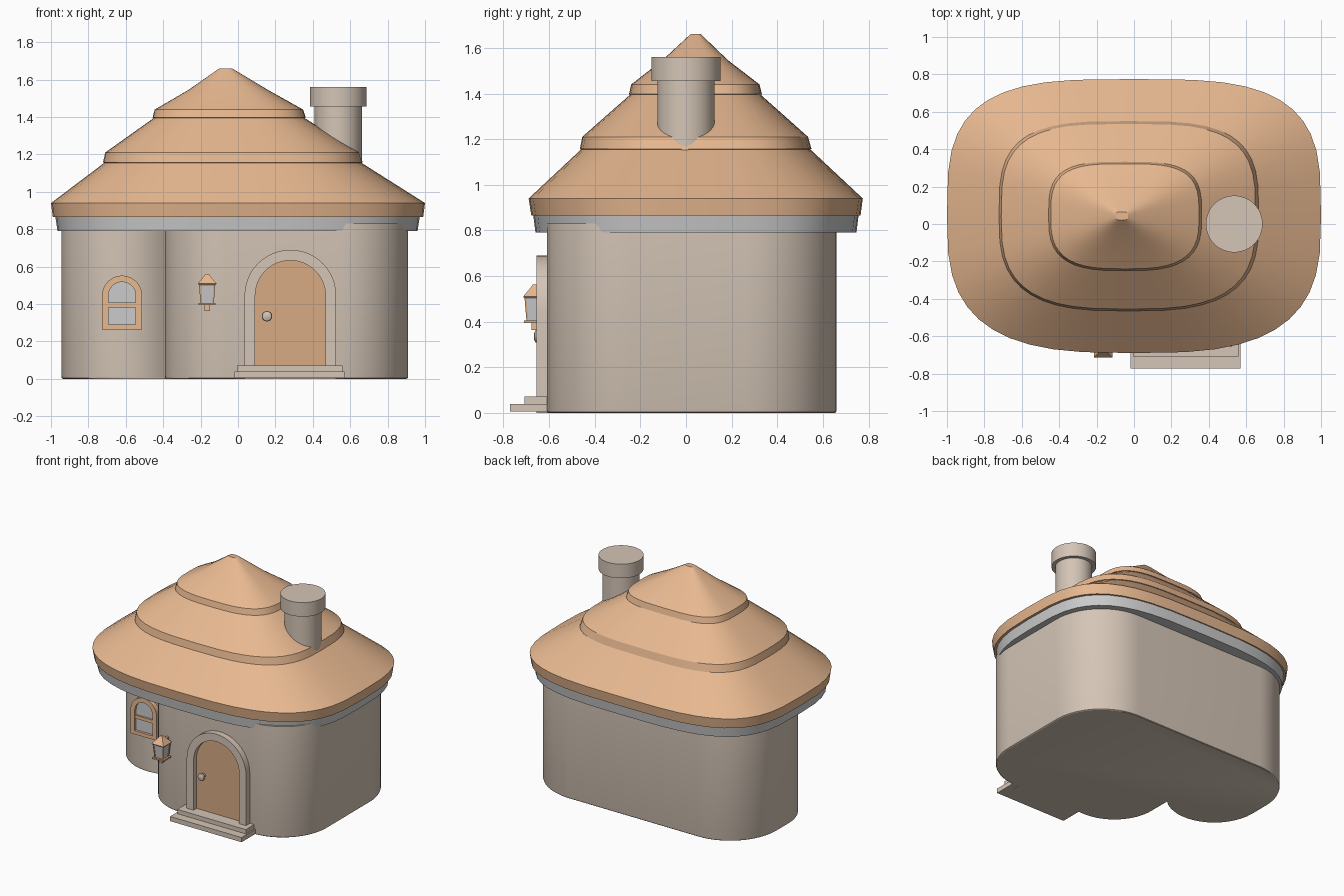
import bpy, bmesh, math
from math import sin, cos, pi, radians

if "Cube" in bpy.data.objects:
    bpy.data.objects.remove(bpy.data.objects["Cube"])


def material(name, rgb):
    m = bpy.data.materials.new(name)
    m.diffuse_color = (*rgb, 1)
    m.use_nodes = True
    m.node_tree.nodes["Principled BSDF"].inputs["Base Color"].default_value = m.diffuse_color
    return m


TAN = material("tan", (0.80, 0.48, 0.28))
WOOD = material("wood", (0.68, 0.41, 0.23))
PLASTER = material("plaster", (0.66, 0.56, 0.47))


def finish(name, bm, mat=None):
    bmesh.ops.recalc_face_normals(bm, faces=bm.faces[:])
    mesh = bpy.data.meshes.new(name)
    bm.to_mesh(mesh)
    bm.free()
    mesh.shade_smooth()
    mesh.set_sharp_from_angle(angle=radians(30))
    if mat:
        mesh.materials.append(mat)
    ob = bpy.data.objects.new(name, mesh)
    bpy.context.collection.objects.link(ob)
    return ob


def loft(name, rings, mat=None, loop=False):
    """Skin equal-length closed rings; cap the ends, or join last to first."""
    bm = bmesh.new()
    rows = [[bm.verts.new(p) for p in ring] for ring in rings]
    pairs = list(zip(rows, rows[1:])) + ([(rows[-1], rows[0])] if loop else [])
    n = len(rows[0])
    for a, b in pairs:
        for i in range(n):
            j = (i + 1) % n
            bm.faces.new((a[i], a[j], b[j], b[i]))
    if not loop:
        bm.faces.new(rows[0])
        bm.faces.new(rows[-1])
    return finish(name, bm, mat)


def oval(x0, x1, y0, y1, z, count=44):
    """Rounded-rectangle ring, a little squarer at the back."""
    cx, cy, a, b = (x0 + x1) / 2, (y0 + y1) / 2, (x1 - x0) / 2, (y1 - y0) / 2
    pts = []
    for i in range(count):
        t = 2 * pi * i / count
        c, s = cos(t), sin(t)
        e = 2 / (3.4 if s > 0 else 3.0)
        pts.append((cx + a * math.copysign(abs(c) ** e, c),
                    cy + b * math.copysign(abs(s) ** e, s), z))
    return pts


def circle(x, y, z, r, count=48):
    return [(x + r * cos(2 * pi * i / count), y + r * sin(2 * pi * i / count), z)
            for i in range(count)]


def square(x, y, z, h):
    return [(x - h, y - h, z), (x + h, y - h, z), (x + h, y + h, z), (x - h, y + h, z)]


def box(name, x0, x1, y0, y1, z0, z1, mat=None):
    return loft(name, [[(x0, y0, z), (x1, y0, z), (x1, y1, z), (x0, y1, z)]
                       for z in (z0, z1)], mat)


def arch(cx, half, z0, spring, y, count=24):
    arc = [(cx - half * cos(pi * i / count), y, spring + half * sin(pi * i / count))
           for i in range(count + 1)]
    return [(cx - half, y, z0)] + arc + [(cx + half, y, z0)]


def arch_frame(name, cx, outer, inner, spring, zo, zi, front, back, mat):
    loft(name, [arch(cx, outer, zo, spring, front), arch(cx, outer, zo, spring, back),
                arch(cx, inner, zi, spring, back), arch(cx, inner, zi, spring, front)],
         mat, loop=True)


def arch_panel(name, cx, half, z0, spring, front, back, mat=None):
    loft(name, [arch(cx, half, z0, spring, front), arch(cx, half, z0, spring, back)], mat)


# walls: main room plus a set-back round bay on the left
arcs = [(-0.06, -0.28, 0.33, 180, 270), (0.55, -0.25, 0.36, 270, 360),
        (0.51, 0.26, 0.40, 0, 90), (-0.565, 0.28, 0.38, 90, 180),
        (-0.615, 0.13, 0.33, 180, 313)]
plan = []
for cx, cy, r, a0, a1 in arcs:
    for i in range(17):
        t = radians(a0 + (a1 - a0) * i / 16)
        plan.append((cx + r * cos(t), cy + r * sin(t)))
loft("walls", [[(x * k, y * k, z) for x, y in plan]
               for k, z in ((0.99, 0), (0.997, 0.004), (1, 0.012), (1, 0.83))], PLASTER)

# eaves band and stepped roof
loft("eaves_band", [oval(-0.965, 0.96, -0.66, 0.747, 0.79),
                    oval(-0.977, 0.972, -0.67, 0.757, 0.87)])
loft("roof", [oval(-0.99, 0.99, -0.678, 0.765, 0.865),
              oval(-1.0, 1.0, -0.69, 0.775, 0.94),
              oval(-0.715, 0.66, -0.46, 0.545, 1.155),
              oval(-0.722, 0.667, -0.465, 0.55, 1.157),
              oval(-0.71, 0.65, -0.455, 0.535, 1.21),
              oval(-0.45, 0.355, -0.245, 0.327, 1.395),
              oval(-0.457, 0.362, -0.25, 0.333, 1.397),
              oval(-0.445, 0.348, -0.24, 0.322, 1.44),
              oval(-0.265, 0.16, -0.105, 0.185, 1.545),
              oval(-0.10, -0.032, 0.02, 0.065, 1.66)], TAN)

# chimney
loft("chimney_shaft", [circle(0.536, 0, z, 0.126) for z in (1.0, 1.47)], PLASTER)
loft("chimney_cap", [circle(0.536, 0, z, 0.152) for z in (1.455, 1.56)], PLASTER)

# door, surround, knob and steps
arch_frame("door_surround", 0.28, 0.245, 0.188, 0.445, 0.0, 0.03, -0.655, -0.58, PLASTER)
arch_panel("door", 0.28, 0.19, 0.05, 0.445, -0.62, -0.58, WOOD)
knob = []
for r, y in ((0.012, -0.61), (0.012, -0.64), (0.025, -0.643), (0.028, -0.652),
             (0.025, -0.661), (0.012, -0.667)):
    knob.append([(0.155 + px, y, 0.335 + pz) for px, pz, _ in circle(0, 0, 0, r, 20)])
loft("door_knob", knob, PLASTER)
box("lower_step", -0.02, 0.57, -0.772, -0.56, 0.005, 0.04, PLASTER)
box("upper_step", -0.005, 0.56, -0.708, -0.56, 0.04, 0.072, PLASTER)

# arched window on the bay
WX = -0.62
arch_frame("window_frame", WX, 0.107, 0.073, 0.445, 0.265, 0.292, -0.228, -0.14, TAN)
arch_panel("window_glass", WX, 0.078, 0.285, 0.445, -0.21, -0.15)
box("window_bar", WX - 0.075, WX + 0.075, -0.224, -0.16, 0.382, 0.407, TAN)

# wall lantern
LX, LY = -0.165, -0.664
loft("lantern_roof", [square(LX, LY, 0.503, 0.044), square(LX, LY, 0.51, 0.05),
                      square(LX, LY, 0.548, 0.018), square(LX, LY, 0.562, 0.008)], TAN)
loft("lantern_glass", [square(LX, LY, 0.40, 0.031), square(LX, LY, 0.505, 0.040)])
for sx in (-1, 1):
    for sy in (-1, 1):
        loft("lantern_post", [square(LX + sx * 0.031, LY + sy * 0.031, 0.40, 0.004),
                              square(LX + sx * 0.040, LY + sy * 0.040, 0.506, 0.004)], WOOD)
loft("lantern_base", [square(LX, LY, z, 0.046) for z in (0.395, 0.406)], WOOD)
loft("lantern_stem", [square(LX, LY, z, 0.014) for z in (0.364, 0.396)], TAN)
box("lantern_bracket", LX - 0.012, LX + 0.012, LY, -0.57, 0.515, 0.53, WOOD)
